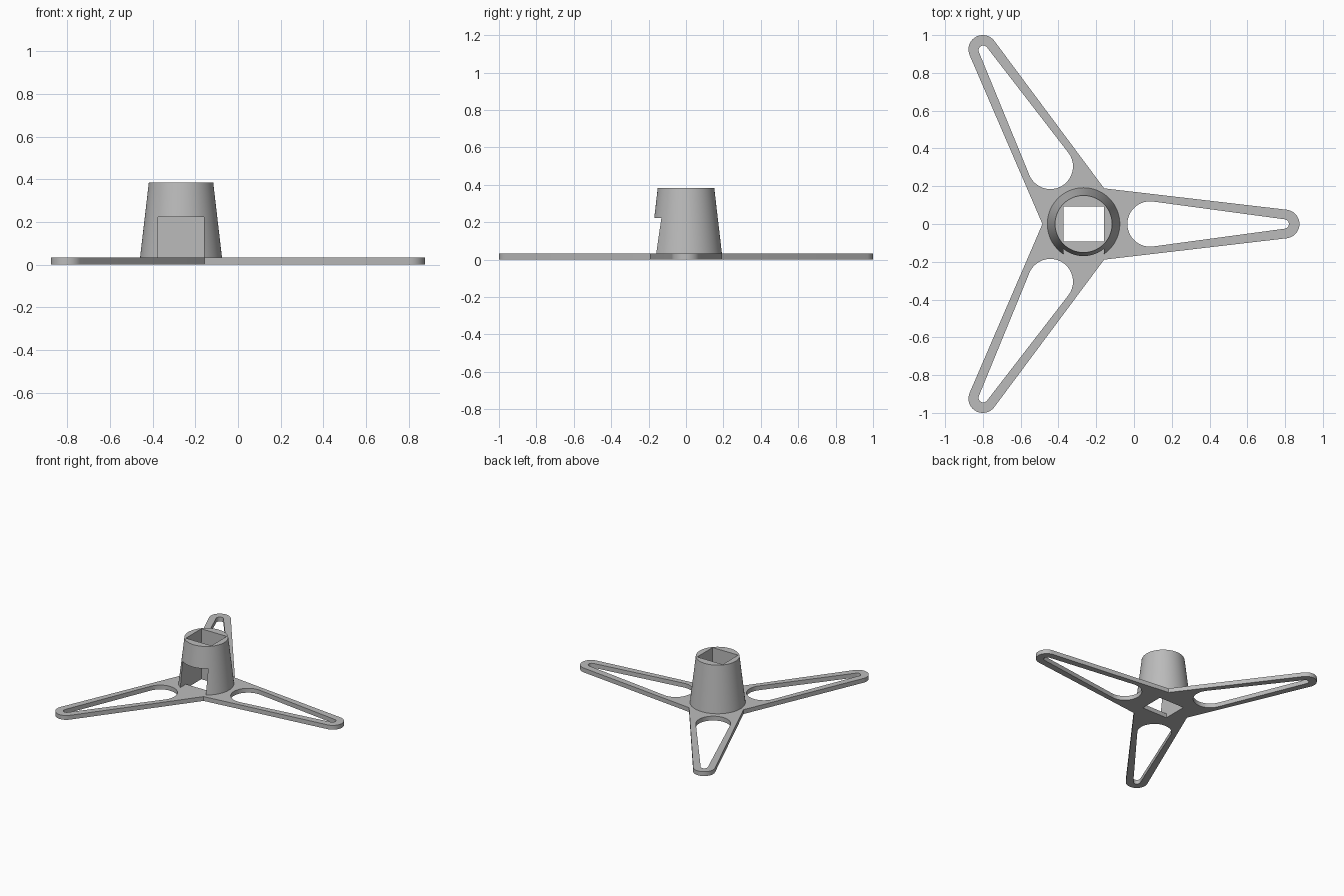
import bpy
import bmesh
from math import sin, cos, asin, pi, radians
from mathutils import Vector

cube = bpy.data.objects.get("Cube")
if cube:
    bpy.data.objects.remove(cube, do_unlink=True)

HUB = Vector((-0.267, 0.0, 0.0))      # hub axis
PLATE, TOP = 0.033, 0.384             # plate thickness, tower height
HOLE_X, HOLE_Y = 0.215, 0.186         # rectangular shaft
WINDOW_TOP = 0.223
HUB_R, TIP_R, REACH = 0.2, 0.076, 1.067

grey = bpy.data.materials.new("mid grey")
grey.use_nodes = True
colour = (0.5, 0.5, 0.5, 1)
grey.diffuse_color = colour
grey.node_tree.nodes["Principled BSDF"].inputs["Base Color"].default_value = colour


def arc(centre, radius, start, end, steps):
    """Points on an arc centred on the local x axis."""
    angles = [start + (end - start) * i / steps for i in range(steps + 1)]
    return [(centre + radius * cos(a), radius * sin(a)) for a in angles]


def turn(points, angle):
    c, s = cos(angle), sin(angle)
    return [(x * c - y * s, x * s + y * c) for x, y in points]


def add_loop(curve, points):
    spline = curve.splines.new("POLY")
    spline.points.add(len(points) - 1)
    for p, (x, y) in zip(spline.points, points):
        p.co = (x, y, 0, 1)
    spline.use_cyclic_u = True


def activate(obj):
    bpy.ops.object.select_all(action="DESELECT")
    obj.select_set(True)
    bpy.context.view_layer.objects.active = obj


def finish(obj):
    obj.data.materials.clear()
    obj.data.materials.append(grey)
    activate(obj)
    bpy.ops.object.shade_smooth_by_angle(angle=radians(30))


# Three-armed base plate with a tapered slot in each arm
curve = bpy.data.curves.new("base_plate", "CURVE")
curve.dimensions = "2D"
curve.fill_mode = "BOTH"
curve.extrude = PLATE / 2

tangent = pi / 2 - asin((HUB_R - TIP_R) / REACH)
root = HUB_R / cos(tangent - pi / 3)
arm = arc(REACH, TIP_R, -tangent, tangent, 20)
arm.append((root * cos(pi / 3), root * sin(pi / 3)))

big_x, big_r, small_x, small_r = 0.352, 0.12, 1.062, 0.025
slot_tan = pi / 2 - asin((big_r - small_r) / (small_x - big_x))
slot = arc(small_x, small_r, -slot_tan, slot_tan, 12)
slot += arc(big_x, big_r, slot_tan, 2 * pi - slot_tan, 32)

outline = []
for k in range(3):
    angle = k * 2 * pi / 3
    outline += turn(arm, angle)
    add_loop(curve, turn(slot, angle))
add_loop(curve, outline)
hx, hy = HOLE_X / 2, HOLE_Y / 2
add_loop(curve, [(-hx, -hy), (hx, -hy), (hx, hy), (-hx, hy)])

plate = bpy.data.objects.new("base_plate", curve)
plate.location = HUB + Vector((0, 0, PLATE / 2))
bpy.context.collection.objects.link(plate)
activate(plate)
bpy.ops.object.convert(target="MESH")
plate = bpy.context.object
bm = bmesh.new()
bm.from_mesh(plate.data)
bmesh.ops.remove_doubles(bm, verts=bm.verts, dist=0.0001)
bmesh.ops.recalc_face_normals(bm, faces=bm.faces)
bm.to_mesh(plate.data)
bm.free()
finish(plate)

# Tapered tower on the hub
bpy.ops.mesh.primitive_cone_add(vertices=96, radius1=0.192, radius2=0.151,
                                depth=TOP - PLATE,
                                location=HUB + Vector((0, 0, (TOP + PLATE) / 2)))
tower = bpy.context.object
tower.name = "tower"


def cut(target, low, high):
    """Subtract a box, given its corners relative to the hub."""
    low, high = Vector(low), Vector(high)
    bpy.ops.mesh.primitive_cube_add(size=1, location=HUB + (low + high) / 2)
    box = bpy.context.object
    box.scale = high - low
    box.hide_render = True
    mod = target.modifiers.new("cut", "BOOLEAN")
    mod.operation = "DIFFERENCE"
    mod.solver = "EXACT"
    mod.object = box
    activate(target)
    bpy.ops.object.modifier_apply(modifier=mod.name)
    bpy.data.objects.remove(box, do_unlink=True)


# Vertical shaft, then the front window opening into it
cut(tower, (-hx, -hy, -0.1), (hx, hy, 0.6))
cut(tower, (-hx, -0.3, -0.1), (hx, 0, WINDOW_TOP))
finish(tower)
